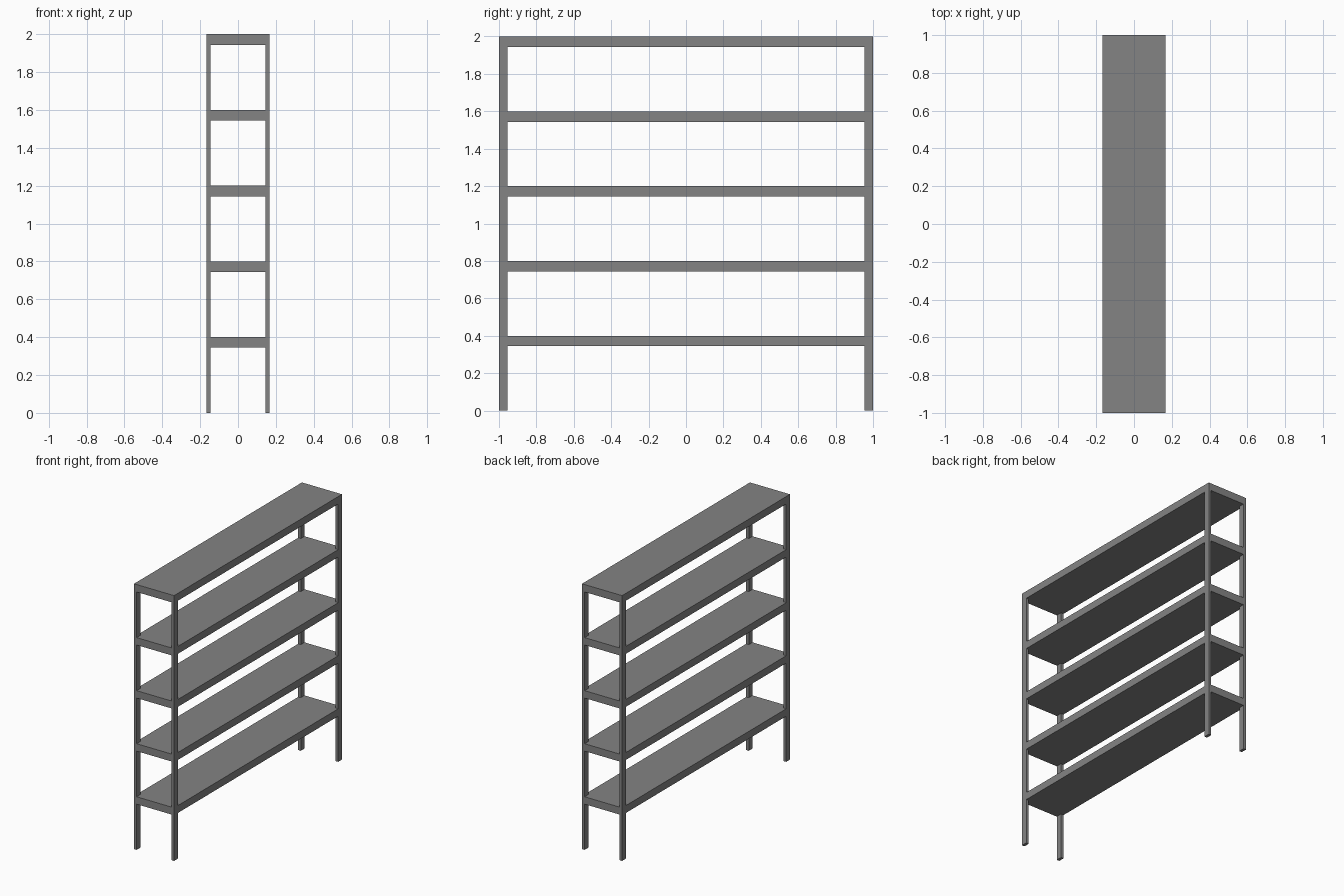
import bpy

if "Cube" in bpy.data.objects:
    bpy.data.objects.remove(bpy.data.objects["Cube"])

# One flat grey for the whole rack
grey = bpy.data.materials.new("grey_metal")
grey.diffuse_color = (0.23, 0.23, 0.23, 1.0)
grey.use_nodes = True
grey.node_tree.nodes["Principled BSDF"].inputs["Base Color"].default_value = grey.diffuse_color

HALF_X, HALF_Y, HEIGHT = 0.167, 1.0, 2.0
LEG_X, LEG_Y = 0.022, 0.045
SHELF_T = 0.056


def box(name, lo, hi):
    size = [b - a for a, b in zip(lo, hi)]
    centre = [(a + b) / 2 for a, b in zip(lo, hi)]
    bpy.ops.mesh.primitive_cube_add(size=1, location=centre)
    ob = bpy.context.object
    ob.name = name
    ob.scale = size
    bpy.ops.object.transform_apply(location=False, rotation=False, scale=True)
    ob.data.materials.append(grey)
    return ob


# Five evenly spaced shelves, the last one flush with the top
for i in range(1, 6):
    top = i * HEIGHT / 5
    box(f"shelf_{i}", (-HALF_X, -HALF_Y, top - SHELF_T), (HALF_X, HALF_Y, top))

# Four corner legs, flush with the outer shelf edges
for sx, side in ((-1, "left"), (1, "right")):
    for sy, end in ((-1, "front"), (1, "back")):
        xs = sorted((sx * HALF_X, sx * (HALF_X - LEG_X)))
        ys = sorted((sy * HALF_Y, sy * (HALF_Y - LEG_Y)))
        box(f"{end}_{side}_leg", (xs[0], ys[0], 0), (xs[1], ys[1], HEIGHT))
